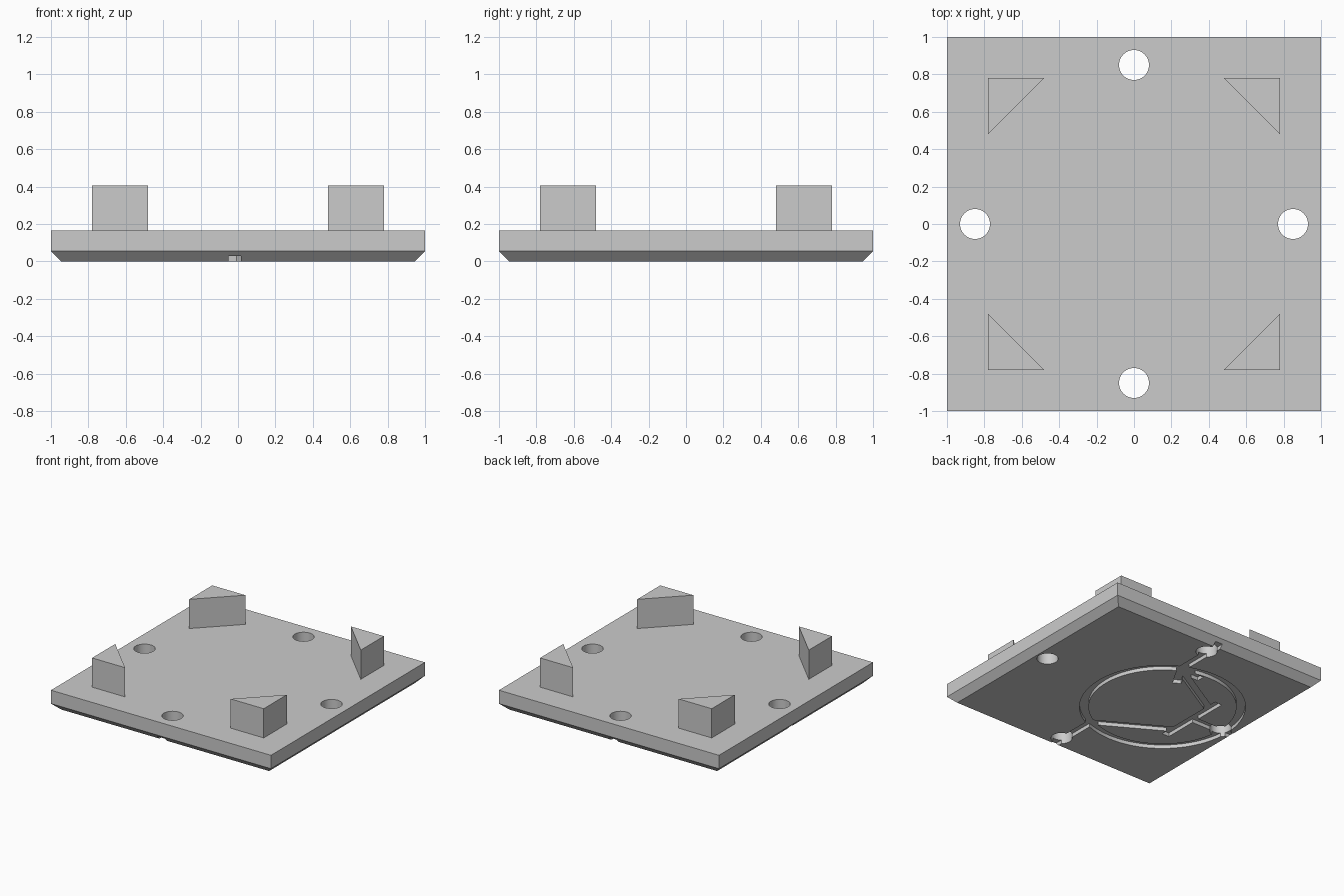
import bpy, bmesh
from math import radians, cos, sin, tau
from mathutils import Vector

cube = bpy.data.objects.get("Cube")
if cube:
    bpy.data.objects.remove(cube, do_unlink=True)

GREY = bpy.data.materials.new("plain_grey")
GREY.use_nodes = True
colour = (0.6, 0.6, 0.6, 1)
GREY.diffuse_color = colour
GREY.node_tree.nodes["Principled BSDF"].inputs["Base Color"].default_value = colour

TOP, BEVEL, DEPTH, WIDTH = 0.165, 0.055, 0.03, 0.066
LOW = -0.05


def finish(name, bm):
    bmesh.ops.recalc_face_normals(bm, faces=bm.faces)
    mesh = bpy.data.meshes.new(name)
    bm.to_mesh(mesh)
    bm.free()
    mesh.materials.append(GREY)
    obj = bpy.data.objects.new(name, mesh)
    bpy.context.collection.objects.link(obj)
    return obj


def loft(name, rings, closed=False):
    """Join equal-length point rings with quads; cap the ends or close the loop."""
    bm = bmesh.new()
    rows = [[bm.verts.new(p) for p in ring] for ring in rings]
    pairs = list(zip(rows, rows[1:]))
    if closed:
        pairs.append((rows[-1], rows[0]))
    else:
        bm.faces.new(rows[0])
        bm.faces.new(rows[-1])
    for a, b in pairs:
        for i in range(len(a)):
            j = (i + 1) % len(a)
            bm.faces.new((a[i], a[j], b[j], b[i]))
    return finish(name, bm)


def prism(name, outline, z0, z1):
    return loft(name, [[(x, y, z) for x, y in outline] for z in (z0, z1)])


def circle(cx, cy, r, n):
    return [(cx + r * cos(tau * i / n), cy + r * sin(tau * i / n)) for i in range(n)]


def groove(name, start, end):
    """Straight cutter of constant width between two points."""
    a, b = Vector(start), Vector(end)
    along = (b - a).normalized()
    side = Vector((-along.y, along.x)) * WIDTH / 2
    return prism(name, [a + side, a - side, b - side, b + side], LOW, DEPTH)


def square(h, z):
    return [(-h, -h, z), (h, -h, z), (h, h, z), (-h, h, z)]


# Plate with a chamfered lower rim
plate = loft("plate", [square(1 - BEVEL, 0), square(1, BEVEL), square(1, TOP)])

# Through holes near the middle of each side
cutters = [prism("hole_cutter", circle(x, y, 0.08, 48), LOW, TOP + 0.1)
           for x, y in ((0.85, 0), (-0.85, 0), (0, 0.85), (0, -0.85))]

# Circular groove on the underside
cutters.append(loft("ring_cutter", [
    [(x, y, z) for x, y in circle(-0.28, 0, r, 96)]
    for r, z in ((0.558, LOW), (0.625, LOW), (0.625, DEPTH), (0.558, DEPTH))], closed=True))

# Straight grooves: bar, side lead, two mirrored branches with their leads
LEAD_X, BAR_X, KNEE = -0.018, -0.57, 0.52
cutters.append(groove("bar_cutter", (BAR_X, -0.31), (BAR_X, 0.31)))
cutters.append(groove("side_lead_cutter", (-1.1, 0), (BAR_X, 0)))
for s in (-1, 1):
    cutters.append(groove("branch_cutter", (BAR_X, s * 0.2), (LEAD_X, s * KNEE)))
    cutters.append(groove("lead_cutter", (LEAD_X, s * (KNEE - 0.02)), (LEAD_X, s * 1.1)))

# Arrow strokes on the rear branch
tip = Vector((LEAD_X - 0.02, KNEE - 0.012))
for angle in (180, 240):
    back = Vector((cos(radians(angle)), sin(radians(angle)))) * 0.19
    cutters.append(groove("arrow_cutter", tip, tip + back))

# Cut everything from the plate
bpy.context.view_layer.objects.active = plate
for cutter in cutters:
    cutter.hide_render = True
    mod = plate.modifiers.new("cut", 'BOOLEAN')
    mod.operation = 'DIFFERENCE'
    mod.solver = 'EXACT'
    mod.object = cutter
    bpy.ops.object.modifier_apply(modifier=mod.name)
    bpy.data.objects.remove(cutter, do_unlink=True)

bpy.ops.object.select_all(action='DESELECT')
plate.select_set(True)
bpy.ops.object.shade_smooth_by_angle(angle=radians(30))

# Triangular corner posts
OUT, IN = 0.78, 0.48
for sx, side in ((1, "left"), (-1, "right")):
    for sy, end in ((1, "back"), (-1, "front")):
        prism(f"{end}_{side}_post",
              [(sx * OUT, sy * OUT), (sx * IN, sy * OUT), (sx * OUT, sy * IN)],
              TOP - 0.005, 0.405)
